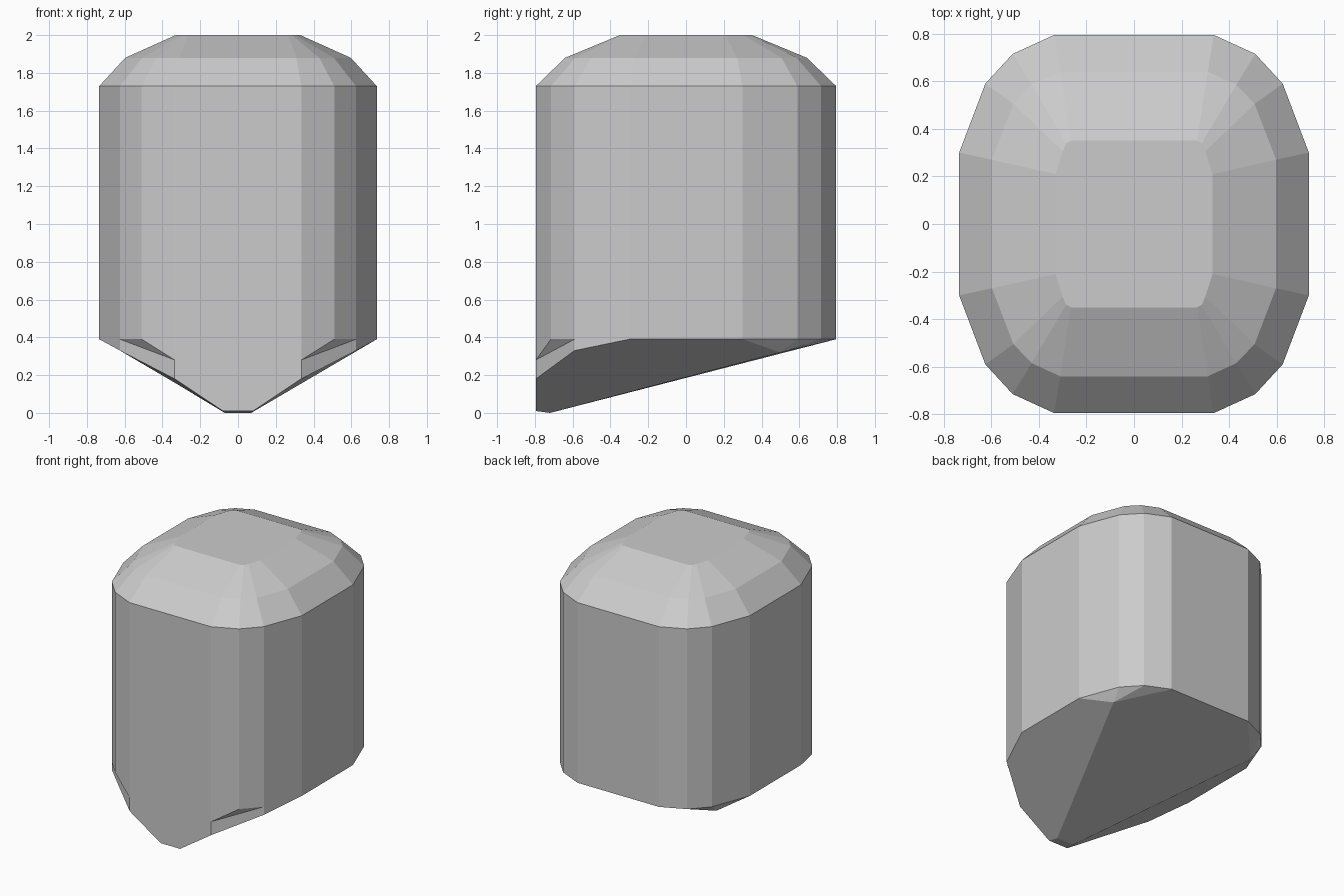
import bpy, bmesh

if "Cube" in bpy.data.objects:
    bpy.data.objects.remove(bpy.data.objects["Cube"])

# Half outlines (x >= 0) from back centre to front centre, one per height
def outline(quadrant):
    return quadrant + [(x, -y) for x, y in reversed(quadrant)]

WALL = outline([(0, .795), (.335, .795), (.51, .715), (.625, .59), (.735, .30)])
SHOULDER = outline([(0, .64), (.31, .64), (.43, .585), (.507, .505), (.597, .27)])
CROWN = outline([(0, .35), (.265, .35), (.285, .34), (.30, .305), (.33, .21)])

bm = bmesh.new()

def face(points):
    bm.faces.new([bm.verts.new(p) for p in points])

def ring(flat, z):
    return [(x, y, z) for x, y in flat]

def band(lower, upper):
    for i in range(len(lower) - 1):
        face([lower[i], lower[i + 1], upper[i + 1], upper[i]])

rim = ring(WALL, 1.73)
shoulder = ring(SHOULDER, 1.88)
crown = ring(CROWN, 2.0)
base = ring(WALL, .39)

# Key points of the pointed, wedge-shaped underside
hip = (.60, .50, .32)
side_low = (.625, -.59, .33)
plate_top = (.335, -.795, .28)
plate_low = (.335, -.795, .18)
tip_front = (.08, -.795, .01)
tip_back = (.07, -.72, 0)

for side in (1, -1):
    start = len(bm.verts)
    # Chamfered top
    band(rim, shoulder)
    band(shoulder, crown)
    face(crown)
    # Walls around the back, side and front corner
    band(base[:6], rim[:6])
    face([base[5], side_low, base[6], rim[6], rim[5]])
    face([base[6], base[7], rim[7], rim[6]])
    face([base[7], plate_top, rim[8], rim[7]])
    # Front plate running down to the tip
    face([rim[8], plate_top, plate_low, tip_front, (0, -.795, .01), rim[9]])
    # Recess under the front corner
    face([plate_top, base[7], base[6]])
    face([plate_top, base[6], side_low, plate_low])
    # Sloping sides of the underside
    face([base[4], base[5], side_low, plate_low, tip_front, tip_back, hip])
    for i in (1, 2, 3):
        face([base[i], base[i + 1], hip])
    # Central wedge and tip
    face([tip_back, (0, -.72, 0), base[0], base[1], hip])
    face([tip_front, (0, -.795, .01), (0, -.72, 0), tip_back])
    # Flip this half across the centre
    bm.verts.ensure_lookup_table()
    for v in bm.verts[start:]:
        v.co.x *= side

bmesh.ops.remove_doubles(bm, verts=bm.verts, dist=1e-4)
bmesh.ops.recalc_face_normals(bm, faces=bm.faces)

mesh = bpy.data.meshes.new("pointed_block")
bm.to_mesh(mesh)
bm.free()
bpy.context.collection.objects.link(bpy.data.objects.new("pointed_block", mesh))
